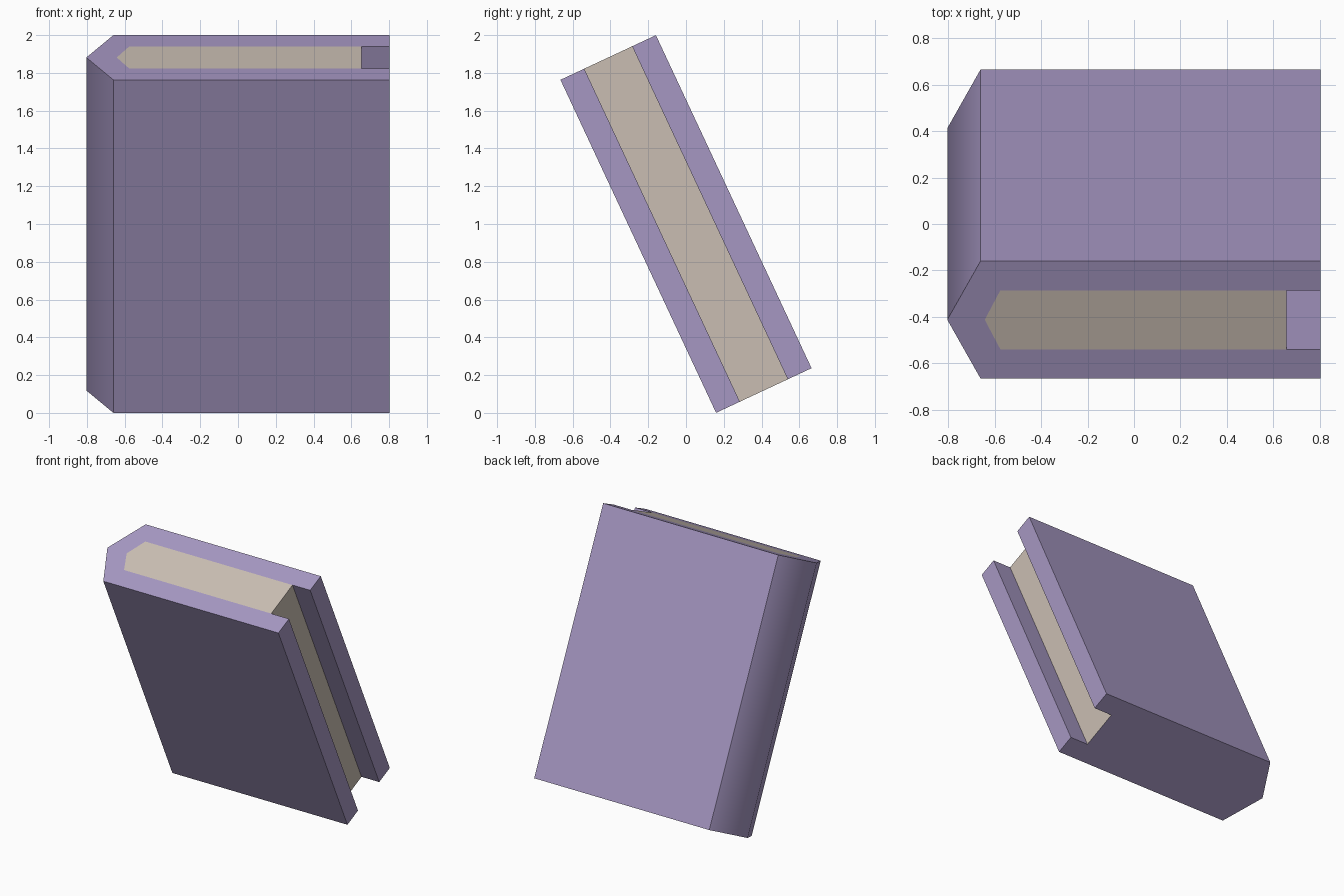
import bpy, bmesh, math
from mathutils import Matrix

cube = bpy.data.objects.get("Cube")
if cube:
    bpy.data.objects.remove(cube)


def make_material(name, colour):
    mat = bpy.data.materials.new(name)
    mat.use_nodes = True
    mat.diffuse_color = (*colour, 1)
    mat.node_tree.nodes["Principled BSDF"].inputs["Base Color"].default_value = (*colour, 1)
    return mat


HEIGHT, HALF_THICK, HALF_PAGES = 1.946, 0.279, 0.14
EDGE, PAGE_EDGE = 0.803, 0.655          # cover and page edges on the open side
SPINE, SPINE_TIP = -0.66, -0.803
PAGE_BACK, PAGE_TIP = -0.575, -0.642    # pointed back of the page block
TILT = math.radians(25.05)

# Cover outline seen from above, with the open-side recess
outline = [(PAGE_EDGE, -HALF_PAGES), (EDGE, -HALF_PAGES), (EDGE, -HALF_THICK),
           (SPINE, -HALF_THICK), (SPINE_TIP, 0), (SPINE, HALF_THICK),
           (EDGE, HALF_THICK), (EDGE, HALF_PAGES), (PAGE_EDGE, HALF_PAGES)]
outline = outline[::-1]                 # counter-clockwise from above
page_back = [(PAGE_BACK, -HALF_PAGES), (PAGE_TIP, 0), (PAGE_BACK, HALF_PAGES)]

bm = bmesh.new()
bottom = [bm.verts.new((x, y, -HEIGHT / 2)) for x, y in outline]
top = [bm.verts.new((x, y, HEIGHT / 2)) for x, y in outline]
inner = [bm.verts.new((x, y, HEIGHT / 2)) for x, y in page_back]

# Sides, with the rounded-looking spine shaded smooth and page edges coloured
for i in range(len(outline)):
    j = (i + 1) % len(outline)
    side = bm.faces.new((bottom[i], bottom[j], top[j], top[i]))
    xs = [v.co.x for v in side.verts]
    side.smooth = min(xs) == min(v.co.x for v in bm.verts)
    side.material_index = int(max(xs) - min(xs) < 1e-5
                              and abs(xs[0] - PAGE_EDGE) < 1e-5)

# Closed bottom, top rim, and flush page inlay
bm.faces.new(bottom)
bm.faces.new(top + inner)
pages = bm.faces.new([top[0], top[-1]] + inner)
pages.material_index = 1
bmesh.ops.recalc_face_normals(bm, faces=bm.faces[:])

# Lean the book towards the front
bm.transform(Matrix.Translation((0, 0, 1)) @ Matrix.Rotation(TILT, 4, 'X'))

mesh = bpy.data.meshes.new("book")
bm.to_mesh(mesh)
bm.free()
mesh.materials.append(make_material("purple cover", (0.38, 0.31, 0.54)))
mesh.materials.append(make_material("beige pages", (0.59, 0.515, 0.45)))
book = bpy.data.objects.new("book", mesh)
bpy.context.scene.collection.objects.link(book)
